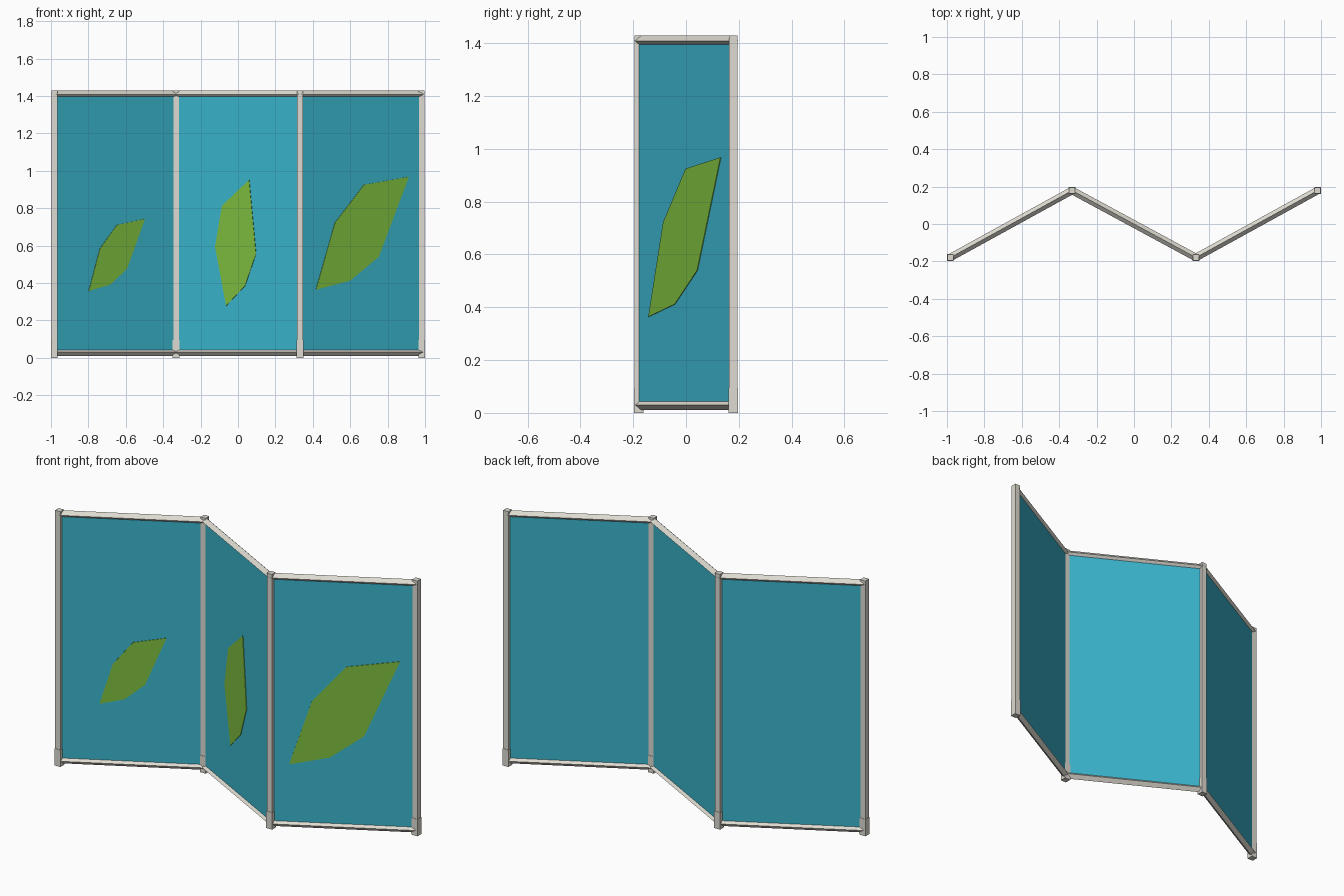
import bpy, bmesh, math
from mathutils import Vector, Matrix

if "Cube" in bpy.data.objects:
    bpy.data.objects.remove(bpy.data.objects["Cube"])


def material(name, rgb):
    m = bpy.data.materials.new(name)
    lin = [((c / 255 + 0.055) / 1.055) ** 2.4 for c in rgb]
    m.diffuse_color = (*lin, 1)
    m.use_nodes = True
    m.node_tree.nodes["Principled BSDF"].inputs["Base Color"].default_value = m.diffuse_color
    return m


FRAME = material("warm white frame", (222, 219, 209))
TEAL = material("teal panel", (58, 180, 204))
GREEN = material("leaf green", (126, 190, 62))


def finish(name, bm, mat):
    bmesh.ops.recalc_face_normals(bm, faces=bm.faces)
    me = bpy.data.meshes.new(name)
    bm.to_mesh(me)
    bm.free()
    me.materials.append(mat)
    ob = bpy.data.objects.new(name, me)
    bpy.context.collection.objects.link(ob)
    return ob


def box(name, size, centre, mat, angle=0):
    bm = bmesh.new()
    bmesh.ops.create_cube(bm, size=1, matrix=Matrix.Translation(centre)
                          @ Matrix.Rotation(angle, 4, 'Z') @ Matrix.Diagonal((*size, 1)))
    return finish(name, bm, mat)


def rail(name, centre, length, angle, radius, mat):
    # square bar standing on its edge
    bm = bmesh.new()
    bmesh.ops.create_cone(bm, segments=4, cap_ends=True, radius1=radius, radius2=radius, depth=length,
                          matrix=Matrix.Translation(centre) @ Matrix.Rotation(angle, 4, 'Z')
                          @ Matrix.Rotation(math.pi / 2, 4, 'Y'))
    return finish(name, bm, mat)


# fold corners of the zigzag, seen from above
corners = [Vector((-0.982, -0.179, 0)), Vector((-0.331, 0.179, 0)),
           Vector((0.331, -0.179, 0)), Vector((0.982, 0.179, 0))]
HEIGHT = 1.43

# posts with slightly thicker feet
for i, c in enumerate(corners):
    box(f"post_{i + 1}", (0.032, 0.032, HEIGHT), c + Vector((0, 0, HEIGHT / 2)), FRAME)
    box(f"post_foot_{i + 1}", (0.036, 0.036, 0.095), c + Vector((0, 0, 0.0475)), FRAME)

# leaf outlines (x, z) as seen from the front
leaves = [
    [(-0.497, 0.743), (-0.647, 0.71), (-0.738, 0.583), (-0.797, 0.358), (-0.684, 0.39), (-0.593, 0.476)],
    [(0.059, 0.952), (-0.086, 0.813), (-0.123, 0.594), (-0.064, 0.278), (0.037, 0.385), (0.096, 0.556)],
    [(0.914, 0.968), (0.674, 0.925), (0.519, 0.722), (0.417, 0.364), (0.599, 0.412), (0.753, 0.54)],
]

for i, (a, b) in enumerate(zip(corners, corners[1:])):
    d = b - a
    angle = math.atan2(d.y, d.x)
    mid = (a + b) / 2
    normal = Vector((d.y, -d.x, 0)).normalized()  # towards the front
    # cloth panel
    box(f"panel_{i + 1}", (d.length, 0.014, 1.38), mid + Vector((0, 0, 0.72)), TEAL, angle)
    # top and bottom rails
    rail(f"top_rail_{i + 1}", mid + Vector((0, 0, 1.409)), d.length, angle, 0.02, FRAME)
    rail(f"bottom_rail_{i + 1}", mid + Vector((0, 0, 0.03)), d.length, angle, 0.02, FRAME)
    # leaf plate lying on the front of the panel
    bm = bmesh.new()
    verts = []
    for x, z in leaves[i]:
        y = a.y + (x - a.x) * d.y / d.x - 0.010 / abs(normal.y)
        verts.append(bm.verts.new((x, y, z)))
    face = bm.faces.new(verts)
    ext = bmesh.ops.extrude_face_region(bm, geom=[face], use_keep_orig=True)
    moved = [g for g in ext["geom"] if isinstance(g, bmesh.types.BMVert)]
    bmesh.ops.translate(bm, verts=moved, vec=-normal * 0.004)
    finish(f"leaf_{i + 1}", bm, GREEN)
